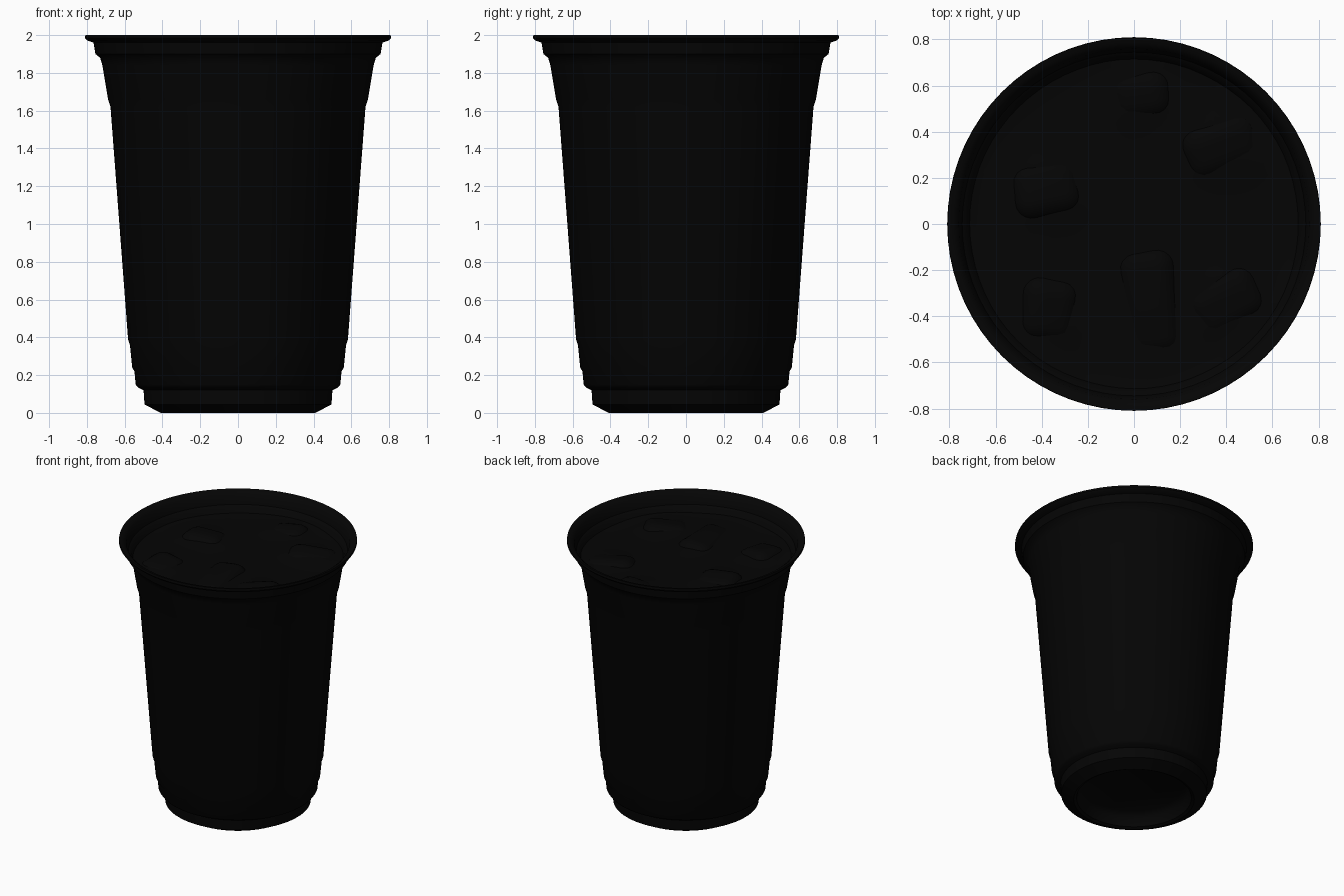
import bpy, bmesh, math
from mathutils import Matrix, Euler

cube = bpy.data.objects.get("Cube")
if cube:
    bpy.data.objects.remove(cube, do_unlink=True)

black = bpy.data.materials.new("near_black")
black.use_nodes = True
colour = (0.0014, 0.0014, 0.0014, 1)
black.diffuse_color = colour
black.node_tree.nodes["Principled BSDF"].inputs["Base Color"].default_value = colour


def finish(name, bm, angle):
    """Turn a bmesh into a smooth-shaded object with sharp edges kept."""
    bmesh.ops.recalc_face_normals(bm, faces=bm.faces)
    mesh = bpy.data.meshes.new(name)
    bm.to_mesh(mesh)
    bm.free()
    mesh.materials.append(black)
    ob = bpy.data.objects.new(name, mesh)
    bpy.context.collection.objects.link(ob)
    bpy.ops.object.select_all(action='DESELECT')
    ob.select_set(True)
    bpy.context.view_layer.objects.active = ob
    bpy.ops.object.shade_smooth_by_angle(angle=math.radians(angle))
    return ob


def lathe(name, profile, steps=72):
    """Spin a radius/height profile around the z axis."""
    bm = bmesh.new()
    verts = [bm.verts.new((r, 0, z)) for r, z in profile]
    edges = [bm.edges.new(pair) for pair in zip(verts, verts[1:])]
    bmesh.ops.spin(bm, geom=verts + edges, cent=(0, 0, 0), axis=(0, 0, 1),
                   angle=math.tau, steps=steps, use_duplicate=False)
    bmesh.ops.remove_doubles(bm, verts=bm.verts, dist=0.0005)
    return finish(name, bm, 40)


LEVEL = 1.85

# Cup wall: hollow underside, stepped foot, tapered body, rolled lip, inner wall
lathe("cup", [
    (0, 0.10), (0.33, 0.10), (0.37, 0.07), (0.39, 0.01), (0.41, 0),
    (0.495, 0.045), (0.50, 0.12), (0.53, 0.135), (0.542, 0.15), (0.548, 0.22),
    (0.56, 0.24), (0.572, 0.36), (0.582, 0.39), (0.675, 1.62), (0.688, 1.66),
    (0.718, 1.84), (0.73, 1.88), (0.755, 1.90), (0.765, 1.96), (0.80, 1.972),
    (0.81, 1.985), (0.808, 2.0), (0.785, 1.995), (0.76, 1.975), (0.745, 1.91),
    (0.725, 1.895), (0.705, 1.84)])

# Floating ice: name, x, y, size, tilt, height above the drink
ICE = [
    ("ice_right_rear", -0.38, 0.15, (0.33, 0.27, 0.2), (-6, 4, 10), 0.05),
    ("ice_right_front", -0.37, -0.37, (0.28, 0.31, 0.2), (6, 6, -6), 0.05),
    ("ice_middle_front", 0.07, -0.34, (0.28, 0.49, 0.2), (4, -6, 6), 0.05),
    ("ice_left_front", 0.40, -0.34, (0.36, 0.27, 0.2), (6, -5, 30), 0.045),
    ("ice_rear", 0.03, 0.56, (0.30, 0.24, 0.2), (6, -8, 8), 0.045),
    ("ice_left_rear", 0.38, 0.34, (0.38, 0.26, 0.2), (8, 4, 20), 0.045)]


def swell(x, y):
    """Height of the drink clinging to the nearest ice."""
    return max(0.022 * math.exp(-((x - cx) / size[0]) ** 2 * 2 - ((y - cy) / size[1]) ** 2 * 2)
               for _, cx, cy, size, _, _ in ICE)


# Drink surface, raised softly around the ice and at the wall
drink = lathe("drink_surface", [(0.715 * i / 24, LEVEL) for i in range(25)])
for v in drink.data.vertices:
    radius = math.hypot(v.co.x, v.co.y)
    v.co.z += swell(v.co.x, v.co.y) + 0.01 * max(0, (radius - 0.65) / 0.065)


def ice(name, x, y, size, tilt, top):
    """Well-rounded ice cube, tilted, with its highest point above the drink."""
    bm = bmesh.new()
    bmesh.ops.create_cube(bm, size=1)
    bmesh.ops.scale(bm, vec=size, verts=bm.verts)
    bmesh.ops.bevel(bm, geom=bm.edges[:], offset=min(size) * 0.48, segments=6,
                    profile=0.5, affect='EDGES')
    turn = Euler([math.radians(a) for a in tilt]).to_matrix().to_4x4()
    bmesh.ops.transform(bm, matrix=turn, verts=bm.verts)
    peak = max(v.co.z for v in bm.verts)
    bmesh.ops.transform(bm, matrix=Matrix.Translation((x, y, LEVEL + top - peak)), verts=bm.verts)
    finish(name, bm, 60)


for piece in ICE:
    ice(*piece)
